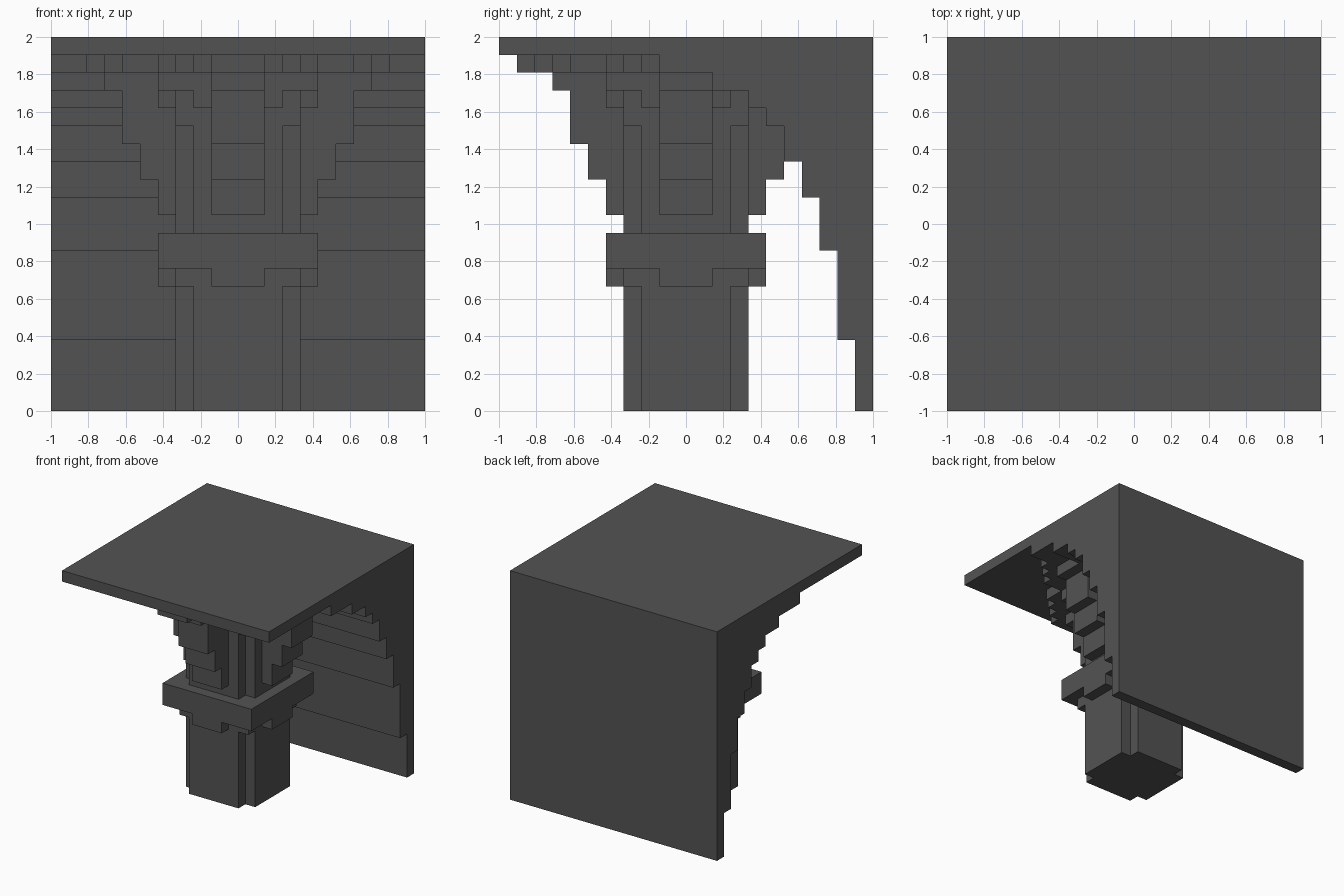
import bpy, bmesh

U = 2 / 21  # one block

cube = bpy.data.objects.get("Cube")
if cube:
    bpy.data.objects.remove(cube, do_unlink=True)

stone = bpy.data.materials.new("dark grey stone")
stone.use_nodes = True
grey = (0.086, 0.086, 0.086, 1)
stone.diffuse_color = grey
bsdf = next(n for n in stone.node_tree.nodes if n.type == 'BSDF_PRINCIPLED')
bsdf.inputs["Base Color"].default_value = grey
bsdf.inputs["Roughness"].default_value = 0.9


def extrude_outline(name, outline, vec):
    """Extrude a closed outline (3D points, in blocks) along vec."""
    bm = bmesh.new()
    face = bm.faces.new([bm.verts.new([c * U for c in p]) for p in outline])
    top = bmesh.ops.extrude_face_region(bm, geom=[face])["geom"]
    bmesh.ops.translate(bm, vec=[c * U for c in vec],
                        verts=[v for v in top if isinstance(v, bmesh.types.BMVert)])
    bmesh.ops.recalc_face_normals(bm, faces=bm.faces[:])
    mesh = bpy.data.meshes.new(name)
    bm.to_mesh(mesh)
    bm.free()
    mesh.materials.append(stone)
    ob = bpy.data.objects.new(name, mesh)
    bpy.context.collection.objects.link(ob)
    return ob


def plan_prism(name, steps, z0, z1):
    """Prism whose plan is a stepped quarter mirrored in x and y.
    steps: outer corners (half_x, half_y) from the +y axis to the +x axis."""
    quarter = []
    for i, (x, y) in enumerate(steps):
        quarter.append((x, y))
        if i + 1 < len(steps):
            quarter.append((x, steps[i + 1][1]))
    back = quarter + [(x, -y) for x, y in reversed(quarter)]
    loop = back + [(-x, -y) for x, y in quarter] + [(-x, y) for x, y in reversed(quarter)]
    return extrude_outline(name, [(x, y, z0) for x, y in loop], (0, 0, z1 - z0))


def stair(steps, top):
    """Turn (reach, start height) steps into a stepped line rising to top."""
    line = []
    for i, (r, z) in enumerate(steps):
        line += [(r, z), (r, steps[i + 1][1] if i + 1 < len(steps) else top)]
    return line


# Back wall curving into the roof slab as one stepped arch profile
arch = stair([(9.5, 0), (8.5, 4), (7.5, 9), (6.5, 12), (5.5, 14), (4.5, 16),
              (3.5, 17), (1.5, 18), (-1.5, 19), (-10.5, 20)], 21)
arch += [(10.5, 21), (10.5, 0)]
extrude_outline("wall_and_roof", [(-10.5, y, z) for y, z in arch], (21, 0, 0))

# Column with notched corners
plan_prism("column_shaft", [(2.5, 3.5), (3.5, 2.5)], 0, 20.5)

# Collar around the column, with a tab under each side
plan_prism("collar", [(4.5, 4.5)], 8, 10)
plan_prism("collar_neck", [(3.5, 3.5)], 7, 9)
plan_prism("collar_tabs", [(1.5, 4.5), (4.5, 1.5)], 7, 9)

# Stepped ribs flaring out in four directions
side = stair([(4.5, 11), (5.5, 13), (6.5, 15), (7.5, 18), (9.5, 19)], 20.5)
blade = side + [(-r, z) for r, z in reversed(side)]
extrude_outline("side_ribs", [(r, -1.5, z) for r, z in blade], (0, 3, 0))
extrude_outline("front_back_ribs", [(-1.5, r, z) for r, z in blade], (3, 0, 0))

# Capital widening towards the roof
plan_prism("capital_block", [(3.5, 3.5)], 16, 20.5)
plan_prism("capital_shoulders", [(2.5, 4.5), (4.5, 2.5)], 17, 20.5)
plan_prism("capital_slab", [(4.5, 4.5)], 18, 20.5)
half = [(1.5, 9.5), (2.5, 8.5), (3.5, 7.5), (4.5, 6.5)]
plan_prism("capital_crown", half + [(y, x) for x, y in reversed(half)], 19, 20.5)
